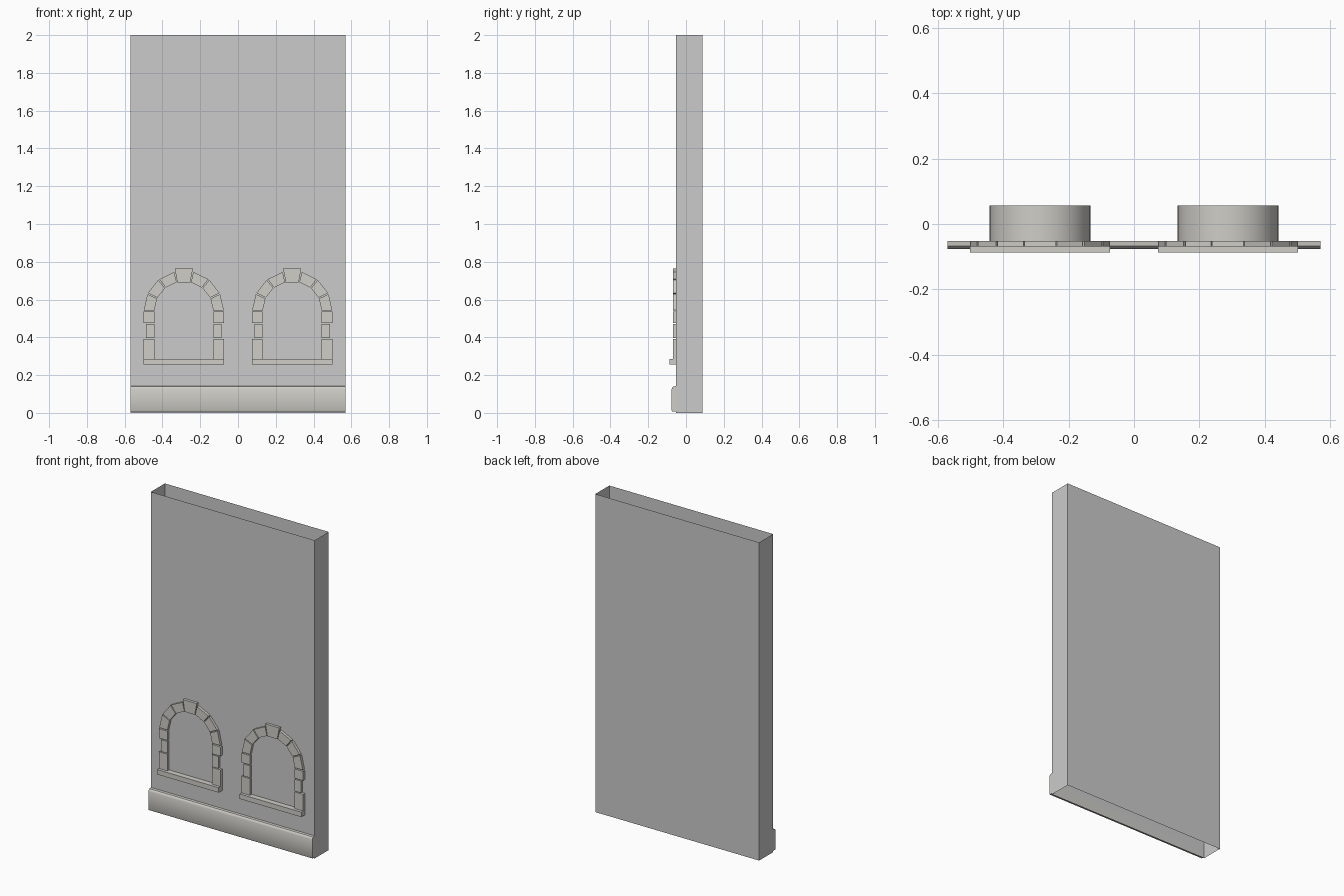
import bpy, bmesh
from math import sin, cos, pi, radians

if "Cube" in bpy.data.objects:
    bpy.data.objects.remove(bpy.data.objects["Cube"])

WALL_F, WALL_B, HALF_W = -0.052, 0.087, 0.57
STONE_F, SILL_F = -0.069, -0.087
SPRING, R_IN, R_OUT = 0.54, 0.156, 0.212

stone = bpy.data.materials.new("stone")
stone.diffuse_color = (0.62, 0.61, 0.57, 1)
stone.use_nodes = True
stone.node_tree.nodes["Principled BSDF"].inputs["Base Color"].default_value = stone.diffuse_color


def make(name, bm, mat=None, smooth=False):
    bmesh.ops.recalc_face_normals(bm, faces=bm.faces)
    me = bpy.data.meshes.new(name)
    bm.to_mesh(me)
    bm.free()
    ob = bpy.data.objects.new(name, me)
    bpy.context.collection.objects.link(ob)
    if mat:
        me.materials.append(mat)
    if smooth:
        bpy.ops.object.select_all(action='DESELECT')
        ob.select_set(True)
        bpy.context.view_layer.objects.active = ob
        bpy.ops.object.shade_smooth_by_angle(angle=radians(35))
    return ob


def extrude(bm, loop, offset, start=True, end=True):
    """Sweep a closed loop of points along offset, with optional caps."""
    a = [bm.verts.new(p) for p in loop]
    b = [bm.verts.new([p[i] + offset[i] for i in range(3)]) for p in loop]
    n = len(a)
    for i in range(n):
        j = (i + 1) % n
        bm.faces.new((a[i], a[j], b[j], b[i]))
    if start:
        bm.faces.new(a)
    if end:
        bm.faces.new(b[::-1])


def block(bm, pts, front):
    extrude(bm, [(x, front, z) for x, z in pts], (0, WALL_F - front, 0))


def rect(x0, x1, z0, z1):
    return [(x0, z0), (x1, z0), (x1, z1), (x0, z1)]


# Wall shell: thin sheets, open at top and bottom
bm = bmesh.new()
extrude(bm, [(-HALF_W, WALL_F, 0), (HALF_W, WALL_F, 0),
             (HALF_W, WALL_B, 0), (-HALF_W, WALL_B, 0)],
        (0, 0, 2), False, False)
make("wall", bm)

# Plinth with rounded top edge
profile = [(WALL_F, 0.008), (-0.073, 0.008), (-0.076, 0.014), (-0.076, 0.126),
           (-0.073, 0.134), (-0.067, 0.140), (WALL_F, 0.142)]
bm = bmesh.new()
extrude(bm, [(-HALF_W, y, z) for y, z in profile], (2 * HALF_W, 0, 0))
make("plinth", bm, stone, True)

for side, cx in (("left", -0.287), ("right", 0.287)):
    # Stone surround: jamb blocks and arch stones, mirrored about the window axis
    bm = bmesh.new()
    for s in (-1, 1):
        for z0, z1, outer in ((0.286, 0.391, 0.214), (0.396, 0.471, 0.199),
                              (0.477, 0.536, 0.214)):
            block(bm, rect(cx + s * 0.156, cx + s * outer, z0, z1), STONE_F)
        step = radians(77) / 3
        for k in range(3):
            a0, a1 = k * step + 0.016, (k + 1) * step - 0.016
            block(bm, [(cx + s * r * cos(a), SPRING + r * sin(a)) for r, a in
                       ((R_IN, a0), (R_OUT, a0), (R_OUT, a1), (R_IN, a1))], STONE_F)
    # Keystone
    block(bm, [(cx - 0.034, 0.69), (cx + 0.034, 0.69),
               (cx + 0.048, 0.764), (cx - 0.048, 0.764)], STONE_F)
    make(side + "_window_surround", bm, stone)

    # Sill
    bm = bmesh.new()
    block(bm, rect(cx - 0.214, cx + 0.214, 0.255, 0.286), SILL_F)
    make(side + "_window_sill", bm, stone)

    # Arched niche behind the front sheet
    arch = [(cx - 0.154, 0.286), (cx + 0.154, 0.286)]
    arch += [(cx + 0.154 * cos(pi * i / 16), SPRING + 0.154 * sin(pi * i / 16))
             for i in range(17)]
    bm = bmesh.new()
    extrude(bm, [(x, WALL_F, z) for x, z in arch], (0, 0.109, 0), False, True)
    make(side + "_window_niche", bm, stone, True)
